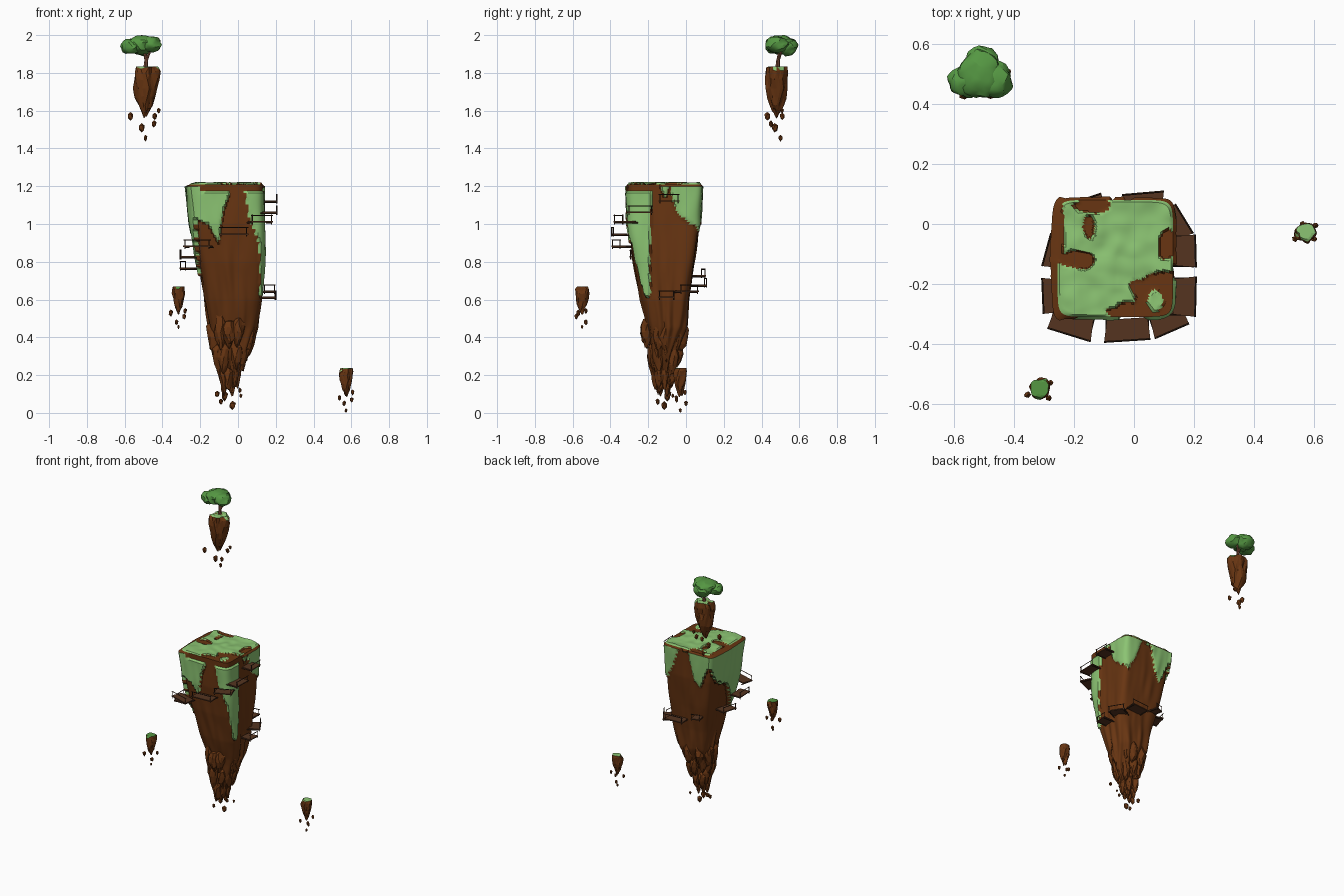
import bpy, bmesh, math, random
from mathutils import Vector, Matrix, noise

random.seed(4)
if "Cube" in bpy.data.objects:
    bpy.data.objects.remove(bpy.data.objects["Cube"])


def material(name, r, g, b):
    m = bpy.data.materials.new(name)
    m.use_nodes = True
    m.diffuse_color = (r, g, b, 1)
    m.node_tree.nodes["Principled BSDF"].inputs["Base Color"].default_value = (r, g, b, 1)
    return m


earth = material("earth", 0.14, 0.036, 0.006)
moss = material("moss", 0.26, 0.55, 0.17)
leaf = material("leaf", 0.09, 0.31, 0.055)
bark = material("bark", 0.22, 0.08, 0.045)
plank = material("plank", 0.09, 0.034, 0.014)
rail = material("rail", 0.045, 0.02, 0.01)


def finish(bm, name, mats, smooth=None):
    bmesh.ops.recalc_face_normals(bm, faces=bm.faces)
    me = bpy.data.meshes.new(name)
    bm.to_mesh(me)
    bm.free()
    ob = bpy.data.objects.new(name, me)
    bpy.context.collection.objects.link(ob)
    for m in mats:
        me.materials.append(m)
    if smooth:
        bpy.ops.object.select_all(action='DESELECT')
        ob.select_set(True)
        bpy.context.view_layer.objects.active = ob
        bpy.ops.object.shade_smooth_by_angle(angle=math.radians(smooth))
    return ob


def lerp_table(table, t):
    """Interpolate rows of (key, values...) sorted by key."""
    for a, b in zip(table, table[1:]):
        if t <= b[0]:
            f = max(0, (t - a[0]) / (b[0] - a[0]))
            return [p + (q - p) * f for p, q in zip(a[1:], b[1:])]
    return list(table[-1][1:])


# Main floating rock: x and y limits at each height
TOP = 1.21
BOUNDS = [(.15, -.06, -.02, -.14, -.1), (.3, -.10, .05, -.18, -.06),
          (.45, -.15, .10, -.2, 0), (.6, -.175, .125, -.24, .015),
          (.8, -.205, .13, -.28, .045), (1.0, -.235, .13, -.305, .07),
          (TOP, -.255, .13, -.31, .08)]
# Lower edge of the hanging moss by direction in degrees
DRIPS = [(-180, .95), (-165, .86), (-150, .74), (-142, .8), (-133, 1.02), (-120, 1.0),
         (-108, .9), (-98, 1.05), (-82, 1.2), (-66, 1.2), (-58, 1.02), (-47, .9),
         (-42, .64), (-28, .63), (-22, .85), (-17, 1.2), (-5, 1.2), (2, 1.15), (9, 1.2),
         (14, 1.1), (30, 1.03), (50, .96), (65, 1.12), (72, 1.2), (92, 1.2),
         (110, 1.0), (122, .95), (133, 1.12), (150, .98), (180, .95)]
# Bare patches on the top: centre and radii
BARE = [(-.25, -.03, .018, .1), (-.19, -.12, .06, .03), (-.14, .06, .06, .025),
        (-.15, -.01, .02, .04), (.09, -.24, .1, .08), (.11, -.07, .03, .05),
        (0, -.29, .08, .03)]


def wall_point(deg, z, scale=1, push=0):
    x0, x1, y0, y1 = lerp_table(BOUNDS, z)
    n = 2.6 + 7 * max(0, z - .4) / .8
    c, s = math.cos(math.radians(deg)), math.sin(math.radians(deg))
    r = (abs(c) ** n + abs(s) ** n) ** (-1 / n) * scale
    lump = .012 * noise.noise(Vector((c, s, z)) * 4) * (TOP - z) / .5
    return Vector(((x0 + x1) / 2 + c * (r * (x1 - x0) / 2 + lump + push),
                   (y0 + y1) / 2 + s * (r * (y1 - y0) / 2 + lump + push), z))


def wall_moss(deg, z):
    low = lerp_table(DRIPS, deg)[0] + .03 * noise.noise(Vector((deg * .12, z * 9, 2)))
    rim = 1.17 if -125 < deg < -5 else 1.2
    return low < z < rim


def top_moss(x, y):
    wob = .35 * noise.noise(Vector((x * 22, y * 22, 0)))
    if math.hypot((x - .07) / .025, (y + .26) / .035) < 1 + wob:
        return True
    return all(math.hypot((x - a) / rx, (y - b) / ry) > 1 + wob for a, b, rx, ry in BARE)


SEG, ROWS, CAP = 144, 90, 28
bm = bmesh.new()
rings = []
angles = [-180 + 360 * i / SEG for i in range(SEG)]
for j in range(ROWS + 1):
    z = .15 + (TOP - .15) * j / ROWS
    ring = []
    for d in angles:
        push = 0
        if wall_moss(d, z):
            push = .025 if abs(d) > 130 else .012
            push += .006 * noise.noise(Vector((d * .08, z * 6, 5)))
        ring.append(bm.verts.new(wall_point(d, z, 1, push)))
    rings.append(ring)
for k in range(1, CAP):
    ring = []
    for d in angles:
        p = wall_point(d, TOP, 1 - k / CAP)
        if top_moss(p.x, p.y):
            p.z += .008 + .008 * noise.noise(p * 18)
        ring.append(bm.verts.new(p))
    rings.append(ring)
for j, (a, b) in enumerate(zip(rings, rings[1:])):
    for i in range(SEG):
        f = bm.faces.new((a[i], a[(i + 1) % SEG], b[(i + 1) % SEG], b[i]))
        c = f.calc_center_median()
        if j < ROWS:
            f.material_index = int(wall_moss(angles[i] + 180 / SEG, c.z))
        else:
            f.material_index = int(top_moss(c.x, c.y))
f = bm.faces.new(rings[-1])
f.material_index = 1
bm.faces.new(rings[0])
finish(bm, "main_rock", [earth, moss], 35)


def add_rock(bm, loc, size, sub=2, rough=.3, taper=.3, flat=1.0):
    """Lumpy stone, narrower below, with a flattened top."""
    seed = Vector((random.random(), random.random(), random.random())) * 50
    for v in bmesh.ops.create_icosphere(bm, subdivisions=sub, radius=1)["verts"]:
        p = v.co * (1 + rough * noise.noise(v.co * 1.6 + seed))
        w = 1 - taper * (1 - p.z) / 2
        p = Vector((p.x * w, p.y * w, min(p.z, flat)))
        v.co = Vector(loc) + Vector(a * b for a, b in zip(p, size))


# Broken stones hanging under the main rock
bm = bmesh.new()
for z, rad, count, w, h in [(.42, .095, 10, .045, .085), (.31, .068, 9, .04, .085),
                            (.2, .042, 7, .032, .075), (.12, .028, 4, .02, .05)]:
    for i in range(count):
        a = math.tau * (i + random.random() * .5) / count
        add_rock(bm, (-.055 + .07 * (z - .12) + rad * math.cos(a),
                      -.115 + rad * math.sin(a), z + random.uniform(-.025, .03)),
                 (w, w, h * random.uniform(.8, 1.15)), 2, .4, .5)
for x, y, z, s in [(-.03, -.115, .04, .02), (.01, -.14, .12, .012), (-.11, -.09, .1, .015),
                   (-.09, -.15, .06, .014), (.015, -.07, .09, .01), (-.07, -.1, .09, .022)]:
    add_rock(bm, (x, y, z), (s, s, s * 1.2), 1)
finish(bm, "hanging_stones", [earth])


# Small floating islands with loose fragments below
def island(name, x, y, low, high, rx, ry, bits, grass):
    bm = bmesh.new()
    h = (high - low) / 1.75
    add_rock(bm, (x, y, high - h * .72), (rx, ry, h), 3, .35, .65, .72)
    for v in bm.verts:
        v.co.z = max(v.co.z, low)
    for f in bm.faces:
        c = f.calc_center_median()
        f.normal_update()
        if c.z > high - .2 * h and f.normal.z > .5 and noise.noise(c * 30) > -.3:
            f.material_index = 1
    for dx, dy, z, s in bits:
        add_rock(bm, (x + dx, y + dy, z), (s, s, s * 1.25), 1)
    finish(bm, name, [earth, grass])


island("tree_island", -.49, .48, 1.55, 1.835, .085, .08,
       [(-.08, -.05, 1.57, .019), (-.02, -.01, 1.51, .02), (.045, -.03, 1.53, .016),
        (.05, .03, 1.57, .016), (0, .02, 1.455, .014), (.07, .03, 1.6, .012)], moss)
island("front_island", -.315, -.55, .52, .67, .046, .046,
       [(-.04, -.02, .53, .014), (.03, -.03, .51, .013), (.035, .02, .54, .012),
        (-.01, .02, .48, .012), (0, 0, .455, .009)], leaf)
island("side_island", .572, -.03, .085, .237, .046, .045,
       [(-.035, -.02, .08, .013), (.03, -.02, .07, .012), (.035, .025, .11, .012),
        (-.01, .03, .05, .012), (0, 0, .013, .01)], moss)


def beam(bm, a, b, r, r2=None, sides=4):
    a, b = Vector(a), Vector(b)
    m = Matrix.Translation((a + b) / 2) @ (b - a).to_track_quat('Z', 'Y').to_matrix().to_4x4()
    bmesh.ops.create_cone(bm, cap_ends=True, segments=sides, radius1=r, radius2=r2 or r,
                          depth=(b - a).length, matrix=m)


# Tree
bm = bmesh.new()
beam(bm, (-.49, .485, 1.81), (-.485, .488, 1.87), .014, .01, 8)
beam(bm, (-.485, .488, 1.865), (-.5, .5, 1.94), .01, .006, 8)
beam(bm, (-.487, .487, 1.86), (-.46, .51, 1.93), .008, .005, 8)
finish(bm, "tree_trunk", [bark], 40)
bm = bmesh.new()
for x, y, z, sx, sy, sz in [(-.515, .5, 1.95, .075, .085, .05), (-.56, .475, 1.94, .064, .055, .04),
                            (-.465, .48, 1.95, .062, .065, .042), (-.51, .535, 1.935, .06, .062, .045)]:
    add_rock(bm, (x, y, z), (sx, sy, sz), 3, .25, .1)
finish(bm, "tree_crown", [leaf], 30)

# Spiral walkway: outer edge ends, direction inward, height
DECKS = [((.21, -.145), (.207, -.035), (-1, 0), 1.125), ((.207, -.31), (.21, -.175), (-1, 0), 1.065),
         ((.07, -.385), (.185, -.335), (-.35, 1), 1.015), ((-.1, -.397), (.055, -.387), (0, 1), .95),
         ((-.29, -.35), (-.145, -.395), (.25, 1), .885), ((-.305, -.3), (-.31, -.18), (1, 0), .83),
         ((-.31, -.14), (-.28, -.03), (1, -.2), .77), ((-.17, .085), (-.11, .105), (.2, -1), .73),
         ((-.04, .1), (.1, .112), (0, -1), .68), ((.2, -.03), (.14, .068), (-1, -.5), .647),
         ((.2, -.145), (.205, -.06), (-1, 0), .615)]
decks, rails = bmesh.new(), bmesh.new()
for a, b, inward, z in DECKS:
    inn = Vector((*inward, 0)).normalized() * .085
    a, b = Vector((*a, z)), Vector((*b, z))
    mid = (a + b) / 2
    corners = [a, b, b + inn * .9 + (mid - b) * .12, a + inn * .9 + (mid - a) * .12]
    thick = Vector((0, 0, .007))
    lo = [decks.verts.new(p - thick) for p in corners]
    hi = [decks.verts.new(p) for p in corners]
    decks.faces.new(lo)
    decks.faces.new(hi)
    for i in range(4):
        k = (i + 1) % 4
        decks.faces.new((lo[i], lo[k], hi[k], hi[i]))
    # Posts, handrail and joists
    up = Vector((0, 0, .034))
    for t in (.06, .94):
        p = a.lerp(b, t) + inn * .04
        beam(rails, p - up * .5, p + up, .003)
        beam(rails, p - thick * 1.3, p + inn - thick * 1.3, .004)
    beam(rails, a + inn * .04 + up * .9, b + inn * .04 + up * .9, .003)
finish(decks, "walkway_decks", [plank])
finish(rails, "walkway_rails", [rail])
